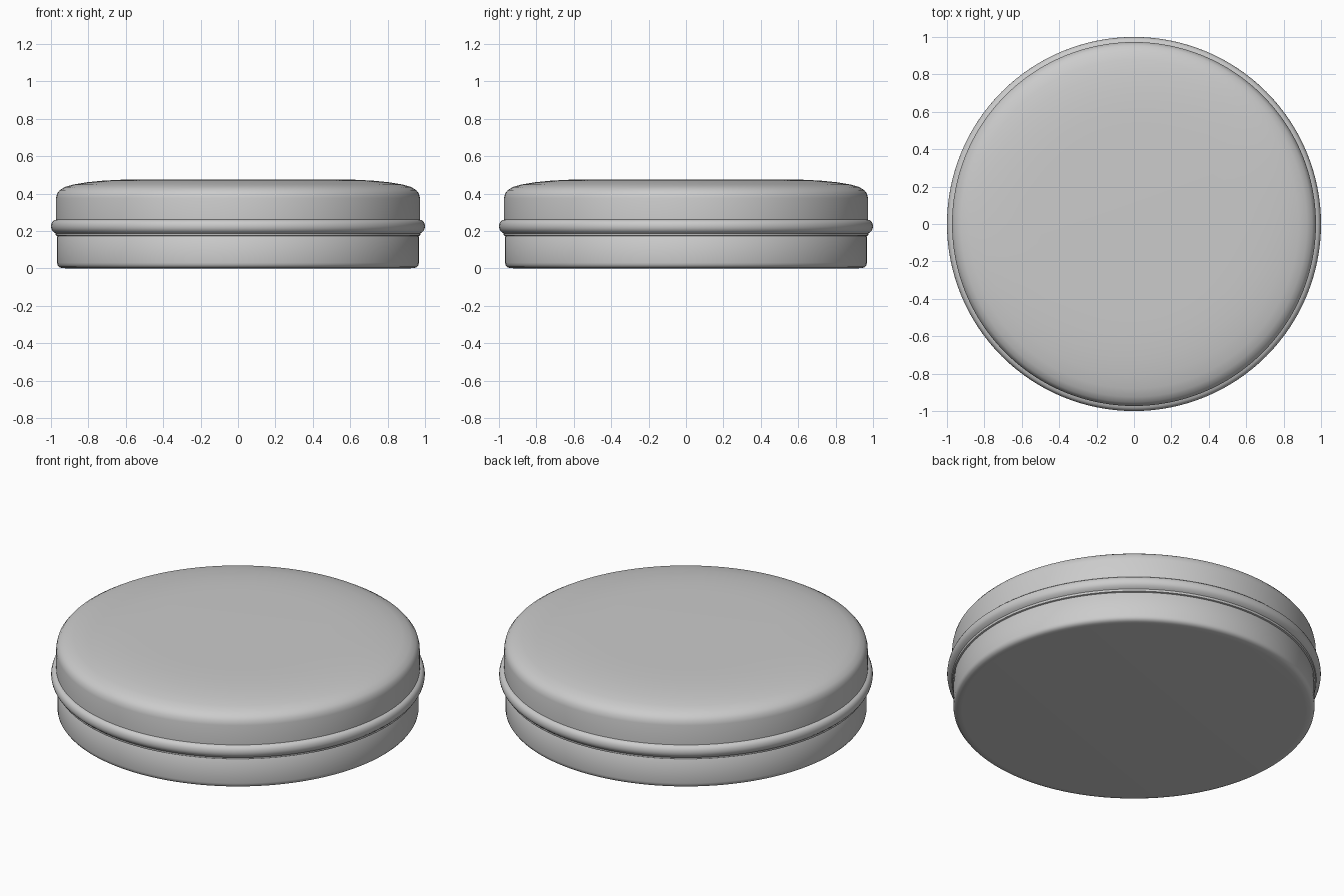
import bpy, bmesh, math

if "Cube" in bpy.data.objects:
    bpy.data.objects.remove(bpy.data.objects["Cube"])

SEGMENTS = 128


def lathe(name, profile, angle=35):
    """Spin a (radius, height) profile around z; radius 0 closes to a pole."""
    bm = bmesh.new()
    rings = []
    for r, z in profile:
        if r == 0:
            rings.append([bm.verts.new((0, 0, z))] * SEGMENTS)
        else:
            rings.append([bm.verts.new((r * math.cos(2 * math.pi * i / SEGMENTS),
                                        r * math.sin(2 * math.pi * i / SEGMENTS), z))
                          for i in range(SEGMENTS)])
    for a, b in zip(rings, rings[1:]):
        for i in range(SEGMENTS):
            j = (i + 1) % SEGMENTS
            bm.faces.new(list(dict.fromkeys((a[i], a[j], b[j], b[i]))))
    bmesh.ops.recalc_face_normals(bm, faces=bm.faces)
    mesh = bpy.data.meshes.new(name)
    bm.to_mesh(mesh)
    bm.free()
    obj = bpy.data.objects.new(name, mesh)
    bpy.context.collection.objects.link(obj)
    bpy.ops.object.select_all(action='DESELECT')
    obj.select_set(True)
    bpy.context.view_layer.objects.active = obj
    bpy.ops.object.shade_smooth_by_angle(angle=math.radians(angle))
    return obj


# Shallow tin body with a rounded foot, its rim tucked up inside the lid
lathe("tin_base", [
    (0, 0), (0.92, 0), (0.945, 0.002), (0.958, 0.008), (0.965, 0.018),
    (0.967, 0.03), (0.967, 0.17), (0.96, 0.18), (0.96, 0.36), (0, 0.36)])

# Domed lid with a rolled bead near its lower edge
lathe("lid", [
    (0, 0.476), (0.5, 0.476), (0.62, 0.474), (0.72, 0.469), (0.81, 0.460),
    (0.88, 0.448), (0.925, 0.435), (0.953, 0.418), (0.967, 0.40), (0.973, 0.375),
    (0.973, 0.26), (0.984, 0.257), (0.993, 0.249), (0.998, 0.238), (1.0, 0.225),
    (0.998, 0.212), (0.993, 0.202), (0.984, 0.193), (0.976, 0.187),
    (0.974, 0.175), (0.964, 0.172), (0.962, 0.2), (0.962, 0.37), (0, 0.37)])
